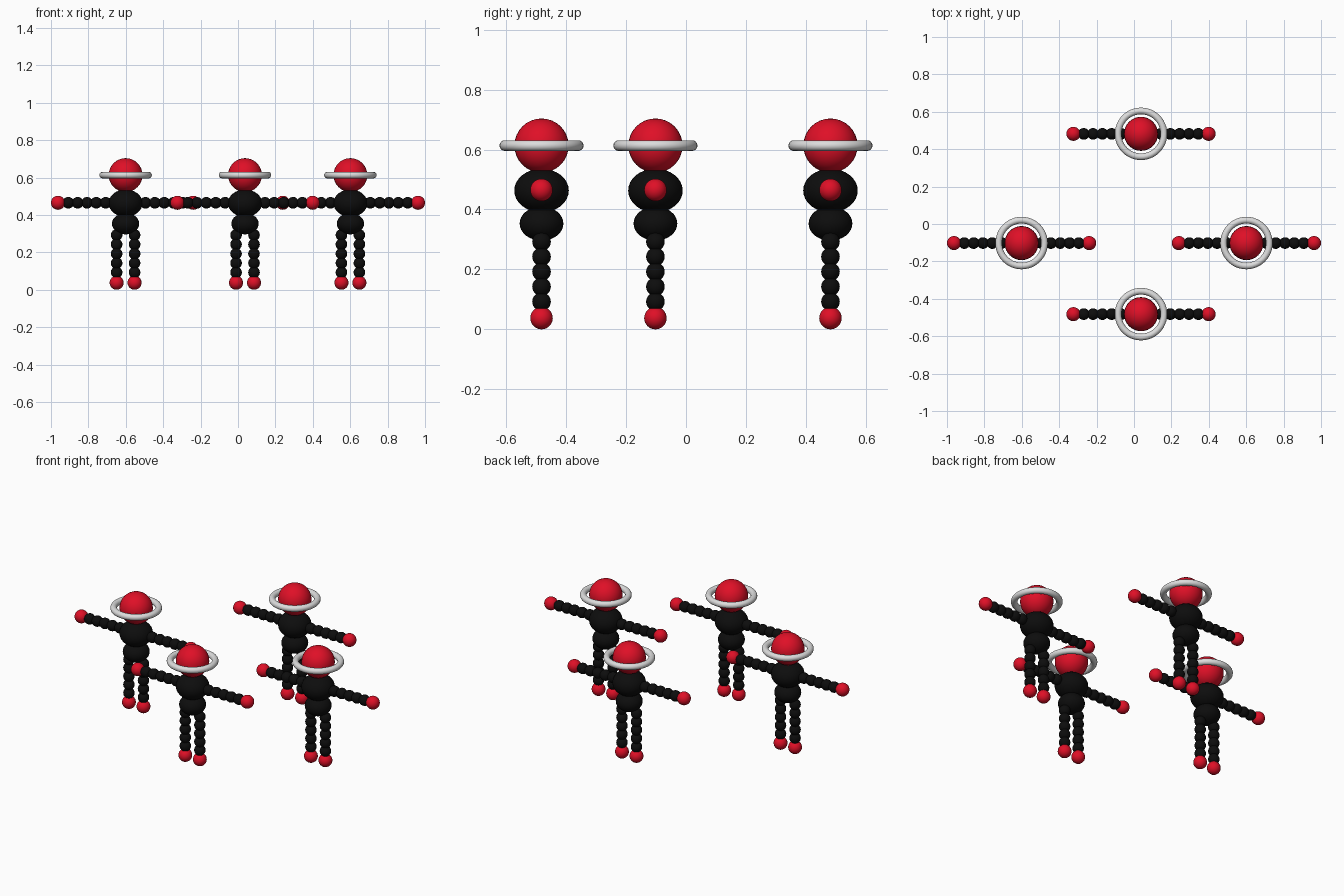
import bpy
import bmesh
from mathutils import Matrix, Vector

cube = bpy.data.objects.get("Cube")
if cube:
    bpy.data.objects.remove(cube, do_unlink=True)


def make_material(name, color):
    mat = bpy.data.materials.new(name)
    mat.use_nodes = True
    mat.diffuse_color = (*color, 1)
    bsdf = mat.node_tree.nodes["Principled BSDF"]
    bsdf.inputs["Base Color"].default_value = (*color, 1)
    bsdf.inputs["Roughness"].default_value = 0.5
    return mat


RED = make_material("red", (0.74, 0.005, 0.02))
BLACK = make_material("black", (0.004, 0.004, 0.004))
SILVER = make_material("light_grey", (0.72, 0.72, 0.72))


def ball_mesh(name, mat, balls):
    """One smooth mesh holding ellipsoids, each given as (centre, radii)."""
    bm = bmesh.new()
    for centre, radii in balls:
        matrix = Matrix.Translation(centre) @ Matrix.Diagonal((*radii, 1))
        bmesh.ops.create_uvsphere(bm, u_segments=32, v_segments=16, radius=1, matrix=matrix)
    for face in bm.faces:
        face.smooth = True
    mesh = bpy.data.meshes.new(name)
    bm.to_mesh(mesh)
    bm.free()
    mesh.materials.append(mat)
    return mesh


def limb(name, tip, direction):
    """Chain of beads running inward from a red end ball."""
    tip, direction = Vector(tip), Vector(direction)
    beads = [(tip + direction * (0.055 + 0.05 * i), [0.031] * 3) for i in range(5)]
    end = "hand" if "arm" in name else "foot"
    parts[name] = ball_mesh(name, BLACK, beads)
    end_name = name.replace("arm", end).replace("leg", end)
    parts[end_name] = ball_mesh(end_name, RED, [(tip, [0.0375] * 3)])


# Head and body
parts = {
    "head": ball_mesh("head", RED, [((0, 0, 0.613), [0.0905] * 3)]),
    "chest": ball_mesh("chest", BLACK, [((0, 0, 0.463), (0.091, 0.091, 0.073))]),
    "belly": ball_mesh("belly", BLACK, [((0, 0, 0.353), (0.073, 0.073, 0.057))]),
}

# Arms and legs on both sides
for side, s in (("left", 1), ("right", -1)):
    limb(side + "_arm", (s * 0.3615, 0, 0.465), (-s, 0, 0))
    limb(side + "_leg", (s * 0.048, 0, 0.0375), (0, 0, 1))

# Ring around the head
bpy.ops.mesh.primitive_torus_add(major_radius=0.1225, minor_radius=0.0178,
                                 major_segments=48, minor_segments=16)
ring = bpy.context.object
bpy.ops.object.shade_smooth()
ring.data.transform(Matrix.Translation((0, 0, 0.613)))
ring.data.materials.append(SILVER)
parts["head_ring"] = ring.data
bpy.data.objects.remove(ring, do_unlink=True)

# Four copies of the figure
places = {"front": (0.0375, -0.482), "back": (0.0375, 0.482),
          "left": (0.601, -0.102), "right": (-0.601, -0.102)}
for place, (x, y) in places.items():
    for part, mesh in parts.items():
        obj = bpy.data.objects.new(f"{place}_figure_{part}", mesh)
        obj.location = (x, y, 0)
        bpy.context.collection.objects.link(obj)
